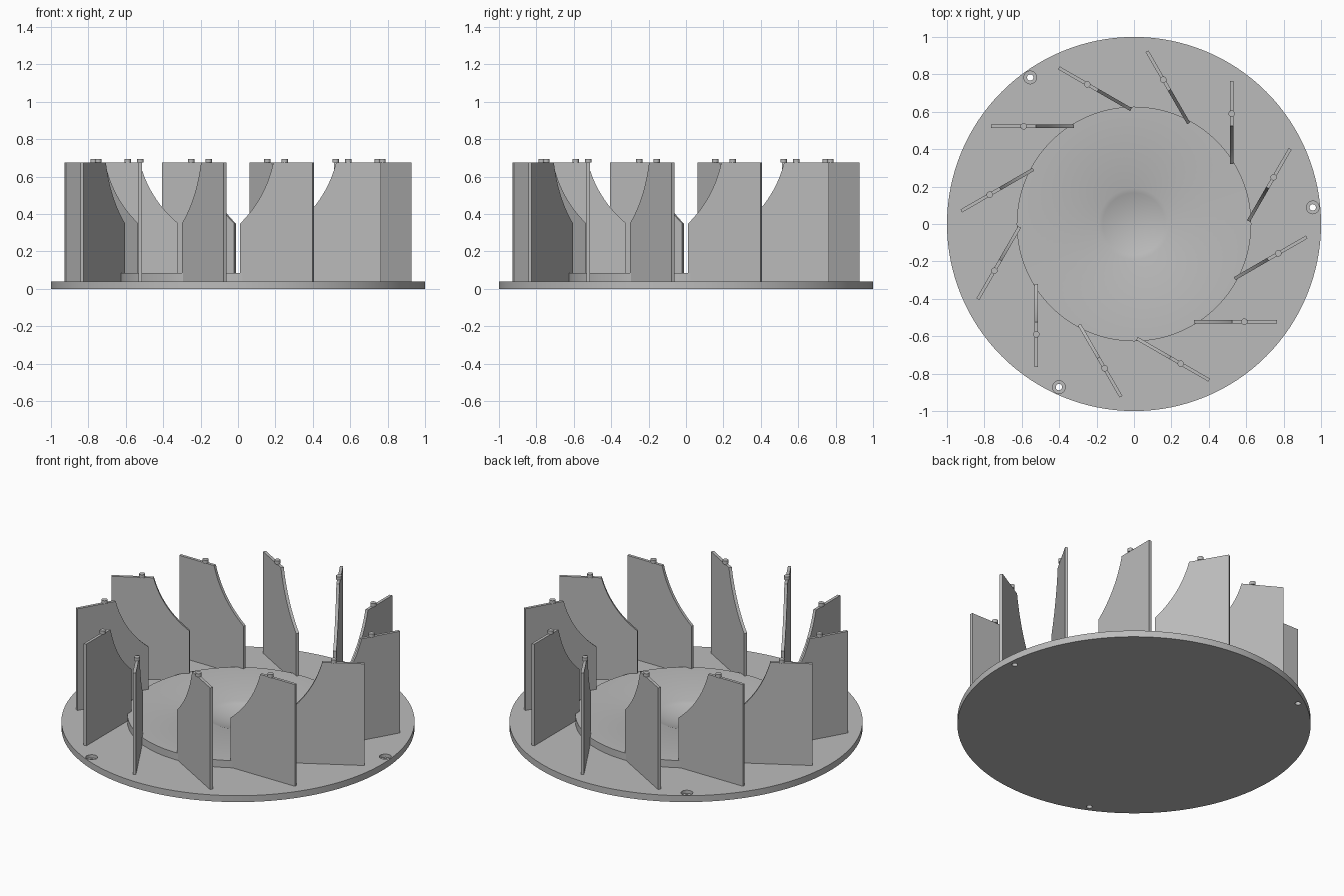
import bpy, bmesh, math
from mathutils import Matrix, Vector

cube = bpy.data.objects.get("Cube")
if cube:
    bpy.data.objects.remove(cube, do_unlink=True)

grey = bpy.data.materials.new("light_grey")
grey.use_nodes = True
colour = (0.5, 0.5, 0.5, 1)
grey.diffuse_color = colour
grey.node_tree.nodes["Principled BSDF"].inputs["Base Color"].default_value = colour

BASE_TOP, HUB_TOP, BLADE_TOP = 0.04, 0.085, 0.675


def finish(name, bm, smooth=True):
    bmesh.ops.recalc_face_normals(bm, faces=bm.faces)
    mesh = bpy.data.meshes.new(name)
    bm.to_mesh(mesh)
    bm.free()
    mesh.materials.append(grey)
    obj = bpy.data.objects.new(name, mesh)
    bpy.context.collection.objects.link(obj)
    if smooth:
        bpy.ops.object.select_all(action='DESELECT')
        obj.select_set(True)
        bpy.context.view_layer.objects.active = obj
        bpy.ops.object.shade_smooth_by_angle(angle=math.radians(30))
    return obj


def lathe(name, profile, steps=128):
    """Spin an (r, z) profile around the z axis."""
    bm = bmesh.new()
    verts = [bm.verts.new((r, 0, z)) for r, z in profile]
    edges = [bm.edges.new(pair) for pair in zip(verts, verts[1:])]
    bmesh.ops.spin(bm, geom=verts + edges, axis=(0, 0, 1), cent=(0, 0, 0),
                   angle=math.tau, steps=steps)
    bmesh.ops.remove_doubles(bm, verts=bm.verts, dist=1e-5)
    return finish(name, bm)


def add_cylinder(bm, r, z0, z1, x, y, sides=24):
    bmesh.ops.create_cone(bm, cap_ends=True, segments=sides, radius1=r, radius2=r,
                          depth=z1 - z0, matrix=Matrix.Translation((x, y, (z0 + z1) / 2)))


# Base disc with three counterbored screw holes
base = lathe("base_disc", [(0, 0), (1, 0), (1, BASE_TOP), (0, BASE_TOP)])
for part, radius, bottom in (("hole", 0.017, -0.05), ("counterbore", 0.034, 0.02)):
    bm = bmesh.new()
    for degrees in (5.3, 125.3, 245.3):
        a = math.radians(degrees)
        add_cylinder(bm, radius, bottom, 0.1, 0.96 * math.cos(a), 0.96 * math.sin(a))
    cutter = finish("screw_" + part + "_cutter", bm, False)
    cutter.hide_render = True
    cutter.hide_set(True)
    cutter.display_type = 'WIRE'
    mod = base.modifiers.new(part, 'BOOLEAN')
    mod.operation = 'DIFFERENCE'
    mod.solver = 'EXACT'
    mod.object = cutter
# Bake the holes, then drop the cutters
mesh = bpy.data.meshes.new_from_object(base.evaluated_get(bpy.context.evaluated_depsgraph_get()))
base.modifiers.clear()
base.data = mesh
for obj in [o for o in bpy.data.objects if o.name.endswith("_cutter")]:
    bpy.data.objects.remove(obj, do_unlink=True)

# Raised hub with a shallow dimple in the middle
DIMPLE, DEPTH, FLOOR = 0.19, 0.033, 0.08
bowl = [(DIMPLE * i / 8, FLOOR - DEPTH * (1 - (i / 8) ** 2)) for i in range(9)]
lathe("hub", bowl + [(0.627, HUB_TOP), (0.627, BASE_TOP - 0.01)])

# Blade outline: straight outer edge, inner edge swept back in a curve
INNER, OUTER, SIDE, HALF = 0.32, 0.765, -0.522, 0.009
p0, p1, p2 = Vector((INNER, 0.35)), Vector((0.474, 0.479)), Vector((0.525, BLADE_TOP))
outline = [(OUTER, BLADE_TOP), (OUTER, BASE_TOP - 0.01), (INNER, BASE_TOP - 0.01)]
for i in range(17):
    t = i / 16
    outline.append(p0 * (1 - t) ** 2 + p1 * 2 * t * (1 - t) + p2 * t * t)

# Twelve blades, each with a small locating pin on top
for n in range(12):
    turn = Matrix.Rotation(n * math.tau / 12, 4, 'Z')
    bm = bmesh.new()
    face = bm.faces.new([bm.verts.new((x, SIDE - HALF, z)) for x, z in outline])
    sweep = bmesh.ops.extrude_face_region(bm, geom=[face])
    bmesh.ops.translate(bm, vec=(0, 2 * HALF, 0),
                        verts=[v for v in sweep["geom"] if isinstance(v, bmesh.types.BMVert)])
    bm.transform(turn)
    finish(f"blade_{n + 1}", bm)

    bm = bmesh.new()
    add_cylinder(bm, 0.017, BLADE_TOP - 0.001, 0.695, 0.59, SIDE)
    bm.transform(turn)
    finish(f"blade_pin_{n + 1}", bm)
